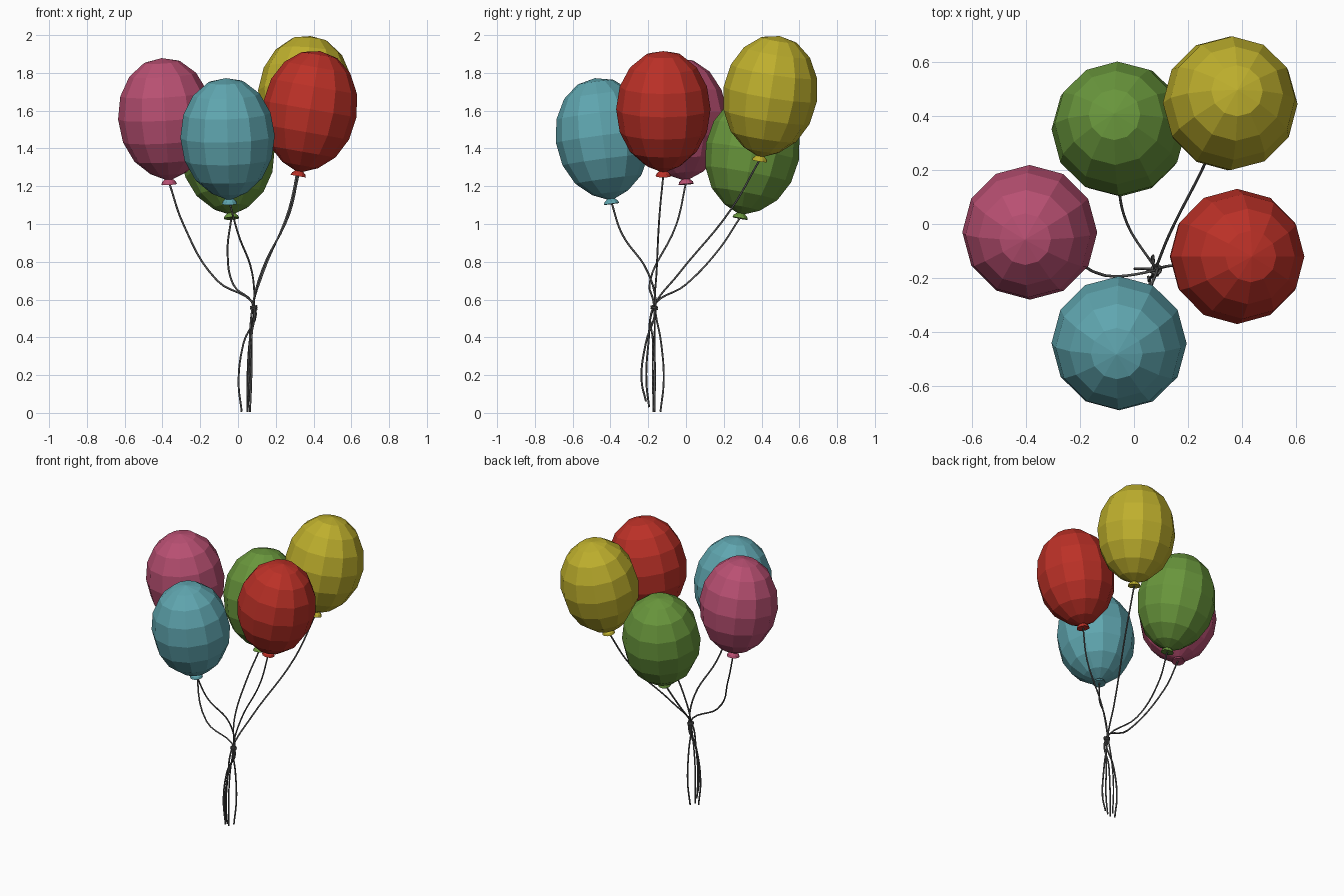
import bpy, bmesh, math
from mathutils import Vector

if "Cube" in bpy.data.objects:
    bpy.data.objects.remove(bpy.data.objects["Cube"])

SIDES = 12
TIE = Vector((0.083, -0.168, 0.555))
TIP = Vector((0.05, -0.168, 0))


def material(name, color):
    m = bpy.data.materials.new(name)
    m.diffuse_color = (*color, 1)
    m.use_nodes = True
    m.node_tree.nodes["Principled BSDF"].inputs["Base Color"].default_value = m.diffuse_color
    return m


def link(name, data, mat):
    ob = bpy.data.objects.new(name, data)
    bpy.context.collection.objects.link(ob)
    data.materials.append(mat)
    return ob


# Balloon: lathed ellipsoid with a flared lip at the neck, tilted along knot -> centre
def balloon(name, centre, knot, mat):
    profile = [(0.022, -0.350), (0.041, -0.352), (0.036, -0.338), (0.021, -0.325)]
    for i in range(1, 8):
        a = math.pi * i / 8
        profile.append((0.25 * math.sin(a), -0.32 * math.cos(a) + 0.008 * math.sin(a)))
    bm = bmesh.new()
    rings = [[bm.verts.new((r * math.cos(math.tau * k / SIDES), r * math.sin(math.tau * k / SIDES), z))
              for k in range(SIDES)] for r, z in profile]
    # closed underside of the body between neck and first ring
    for lo, hi in zip(rings, rings[1:]):
        for k in range(SIDES):
            n = (k + 1) % SIDES
            bm.faces.new((lo[k], lo[n], hi[n], hi[k]))
    bm.faces.new(rings[0][::-1])
    top = bm.verts.new((0, 0, 0.32))
    for k in range(SIDES):
        bm.faces.new((rings[-1][k], rings[-1][(k + 1) % SIDES], top))
    me = bpy.data.meshes.new(name)
    bm.to_mesh(me)
    bm.free()
    ob = link(name, me, mat)
    ob.location = centre
    axis = (centre - knot).normalized()
    ob.rotation_euler = Vector((0, 0, 1)).rotation_difference(axis).to_euler()


# String: smooth bevelled curve through a few points
def string(name, points, mat):
    cu = bpy.data.curves.new(name, 'CURVE')
    cu.dimensions = '3D'
    cu.bevel_depth = 0.0052
    cu.bevel_resolution = 1
    cu.resolution_u = 6
    cu.use_fill_caps = True
    sp = cu.splines.new('BEZIER')
    sp.bezier_points.add(len(points) - 1)
    for bp, p in zip(sp.bezier_points, points):
        bp.co = p
        bp.handle_left_type = bp.handle_right_type = 'AUTO'
    link(name, cu, mat)


string_mat = material("string_grey", (0.1, 0.1, 0.1))

colors = {
    "pink": (0.485, 0.08, 0.17),
    "blue": (0.115, 0.38, 0.43),
    "red": (0.5, 0.03, 0.02),
    "yellow": (0.515, 0.43, 0.026),
    "green": (0.14, 0.305, 0.045),
}

# centre, knot x/y, two string points above the tie, trailing bulge x/y and end height
layout = {
    "pink": ((-0.385, -0.03, 1.56), (-0.365, 0), (-0.29, -0.05, 1.0), (-0.11, -0.19, 0.7), (0.003, -0.165, 0.006)),
    "blue": ((-0.055, -0.44, 1.455), (-0.045, -0.395), (0, -0.34, 0.95), (0.075, -0.2, 0.74), (0.062, -0.235, 0.06)),
    "red": ((0.38, -0.12, 1.6), (0.32, -0.12), (0.27, -0.14, 1.05), (0.13, -0.155, 0.76), (0.07, -0.118, 0.006)),
    "yellow": ((0.355, 0.445, 1.68), (0.325, 0.39), (0.27, 0.24, 1.08), (0.13, -0.04, 0.735), (0.055, -0.21, 0.03)),
    "green": ((-0.055, 0.35, 1.375), (-0.035, 0.287), (-0.055, 0.17, 0.86), (-0.025, 0, 0.68), (0.05, -0.175, 0.006)),
}

for i, (name, (centre, knot_xy, p1, p2, tail)) in enumerate(layout.items()):
    centre = Vector(centre)
    knot = Vector((*knot_xy, centre.z - 0.34))
    balloon(name + "_balloon", centre, knot, material(name, colors[name]))
    # strings gather at the tie, bow outwards below it, then come back in at the tip
    a = math.tau * i / 5
    tie = TIE + 0.008 * Vector((math.cos(a), math.sin(a), 0))
    bulge = Vector((tail[0], tail[1], 0.17))
    bow = tie.lerp(bulge, 0.7)
    bow.z = 0.37
    end = TIP.lerp(bulge, 0.65)
    end.z = tail[2]
    string(name + "_string", [knot, p1, p2, tie, bow, bulge, end], string_mat)

# Wrap that ties the strings together
wrap = [TIE + Vector((0.016 * math.cos(k * math.pi / 3), 0.016 * math.sin(k * math.pi / 3), 0.0016 * k - 0.008))
        for k in range(13)]
string("tie_wrap", wrap, string_mat)
